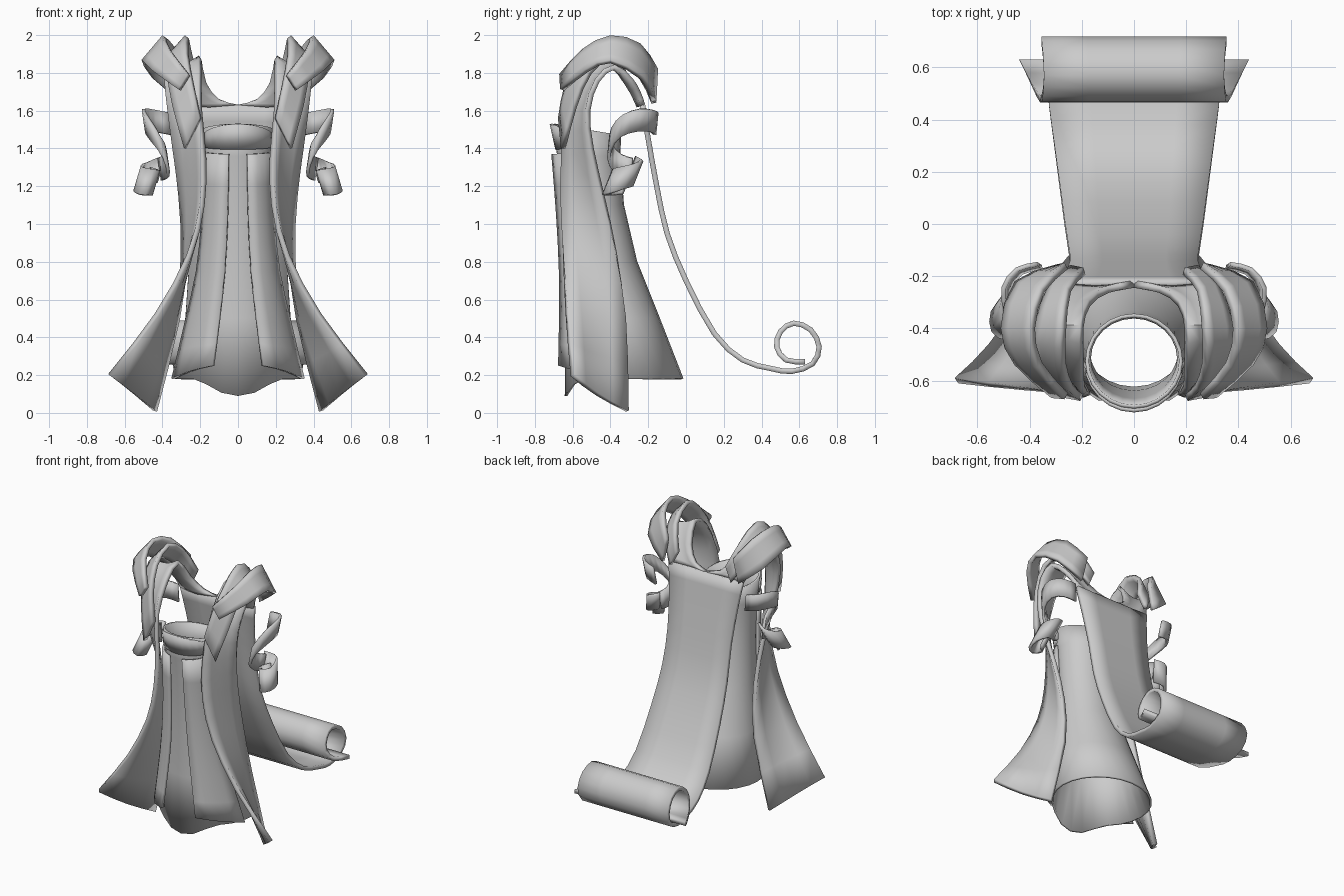
import bpy, math
from mathutils import Vector

if "Cube" in bpy.data.objects:
    bpy.data.objects.remove(bpy.data.objects["Cube"], do_unlink=True)

# One plain cloth colour
cloth = bpy.data.materials.new("grey cloth")
cloth.use_nodes = True
GREY = (0.6, 0.6, 0.6, 1)
cloth.diffuse_color = GREY
cloth.node_tree.nodes["Principled BSDF"].inputs["Base Color"].default_value = GREY


def smooth_path(points, steps):
    """Catmull-Rom curve through the points."""
    pts = [Vector(p) for p in points]
    ext = [2 * pts[0] - pts[1]] + pts + [2 * pts[-1] - pts[-2]]
    out = []
    for a, b, c, d in zip(ext, ext[1:], ext[2:], ext[3:]):
        for i in range(steps):
            t = i / steps
            out.append(0.5 * (2 * b + (c - a) * t + (2 * a - 5 * b + 4 * c - d) * t * t
                              + (3 * b - a - 3 * c + d) * t ** 3))
    return out + [pts[-1]]


def grid_object(name, rows, thickness, closed=False, mirror=False):
    """Skin rows of points, give them thickness and optionally mirror them."""
    n = len(rows[0])
    verts = [p for row in rows for p in row]
    faces = []
    for r in range(len(rows) - 1):
        for c in range(n if closed else n - 1):
            d = (c + 1) % n
            faces.append((r * n + c, r * n + d, (r + 1) * n + d, (r + 1) * n + c))
    mesh = bpy.data.meshes.new(name)
    mesh.from_pydata(verts, [], faces)
    mesh.materials.append(cloth)
    obj = bpy.data.objects.new(name, mesh)
    bpy.context.collection.objects.link(obj)
    solid = obj.modifiers.new("thickness", "SOLIDIFY")
    solid.thickness = thickness
    solid.offset = 0
    if mirror:
        obj.modifiers.new("mirror", "MIRROR")
    for other in bpy.context.selected_objects:
        other.select_set(False)
    obj.select_set(True)
    bpy.context.view_layer.objects.active = obj
    bpy.ops.object.shade_smooth_by_angle(angle=math.radians(35))
    return obj


def ribbon(name, edge_a, edge_b, thickness=0.028, bulge=0.0, steps=2, columns=4, mirror=True):
    """Cloth strip between two edges, bowed sideways by bulge."""
    a, b = smooth_path(edge_a, steps), smooth_path(edge_b, steps)
    rows = []
    for i, (p, q) in enumerate(zip(a, b)):
        j, k = max(i - 1, 0), min(i + 1, len(a) - 1)
        normal = (q - p).cross((a[k] + b[k]) - (a[j] + b[j])).normalized()
        rows.append([p.lerp(q, c / columns) + normal * bulge * math.sin(math.pi * c / columns)
                     for c in range(columns + 1)])
    return grid_object(name, rows, thickness, mirror=mirror)


def band(name, path, across, half_width, **kw):
    """Strip of even width that follows a path."""
    side = Vector(across).normalized() * half_width
    return ribbon(name, [Vector(p) + side for p in path], [Vector(p) - side for p in path], **kw)


# Cape down the back, ending in a scroll: y, z, half width
cape = [(-.23, 1.63, .29), (-.2, 1.45, .265), (-.155, 1.2, .245), (-.1, .95, .25), (0, .7, .265),
        (.15, .42, .285), (.3, .28, .305), (.45, .235, .325), (.56, .22, .335), (.67, .26, .345),
        (.705, .35, .355), (.66, .44, .35), (.57, .475, .345), (.5, .43, .35), (.48, .35, .36),
        (.53, .28, .39), (.63, .27, .44)]
ribbon("cape", [(-w, y, z) for y, z, w in cape], [(w, y, z) for y, z, w in cape], mirror=False)

# Shoulder straps running from the neckline over and down to the flared front tails
inner = [(0, -.23, 1.63), (.1, -.25, 1.66), (.17, -.3, 1.75), (.2, -.39, 1.88), (.2, -.52, 1.8),
         (.2, -.63, 1.6), (.18, -.655, 1.35), (.19, -.66, 1.1), (.26, -.65, .83),
         (.43, -.63, .52), (.68, -.6, .2)]
outer = [(.29, -.23, 1.63), (.31, -.25, 1.69), (.35, -.29, 1.76), (.38, -.38, 1.83), (.39, -.47, 1.76),
         (.37, -.52, 1.6), (.34, -.5, 1.4), (.305, -.44, 1.15), (.29, -.37, .85),
         (.32, -.32, .5), (.44, -.31, .01)]
ribbon("shoulder_strap_and_tail", inner, outer, bulge=0.02)

# Inner shoulder curl, falling to a tip on the chest
ribbon("inner_shoulder_curl",
       [(.19, -.18, 1.74), (.25, -.25, 1.9), (.27, -.4, 1.99), (.27, -.54, 1.9), (.24, -.63, 1.74), (.2, -.665, 1.56)],
       [(.24, -.17, 1.64), (.32, -.24, 1.78), (.37, -.39, 1.88), (.37, -.51, 1.8), (.34, -.59, 1.62), (.28, -.65, 1.4)])

# Outer shoulder curl
ribbon("outer_shoulder_curl",
       [(.26, -.16, 1.82), (.35, -.25, 1.95), (.39, -.4, 1.99), (.36, -.54, 1.92), (.26, -.66, 1.79)],
       [(.3, -.17, 1.65), (.45, -.23, 1.77), (.5, -.4, 1.86), (.45, -.53, 1.81), (.31, -.655, 1.71)])

# Spiral curls hanging beside the arms
band("arm_spiral_upper",
     [(.36, -.16, 1.53), (.44, -.18, 1.545), (.49, -.25, 1.55), (.48, -.34, 1.52),
      (.43, -.395, 1.45), (.385, -.4, 1.37), (.38, -.35, 1.31), (.41, -.29, 1.29)],
     (.15, .1, 1), .06, thickness=.018, columns=1)
band("arm_spiral_lower",
     [(.41, -.29, 1.29), (.47, -.26, 1.27), (.52, -.31, 1.25), (.52, -.38, 1.23),
      (.47, -.41, 1.22), (.44, -.36, 1.22), (.48, -.31, 1.23)],
     (-.3, .4, 1), .075, thickness=.018, columns=1)

# Flared body tube: z, half width, front y, back y
levels = [(1.5, .18, -.7, -.35), (1.36, .172, -.675, -.355), (1.1, .175, -.645, -.335), (.8, .205, -.63, -.265),
          (.5, .26, -.63, -.145), (.18, .33, -.635, -.02)]
SIDES = 24
body = []
for step, (z, w, front, back) in enumerate(levels):
    row = []
    for s in range(SIDES):
        ang = 2 * math.pi * s / SIDES
        x, f = w * math.sin(ang), math.cos(ang)
        y = (front + back) / 2 - f * (back - front) / 2
        lift = 0
        if step == 0:
            lift = 0.03 * f
        elif step == len(levels) - 1 and f > 0:
            lift = -0.09 * max(0, 1 - (abs(x) / .2) ** 2)
        row.append((x, y, z + lift))
    body.append(row)
grid_object("body_tube", body, 0.014, closed=True)

# Collar lip around the front of the tube top
arc = [math.radians(a) for a in range(-75, 76, 15)]
lip = [[(.185 * math.sin(a), -.525 - r * math.cos(a), z + h * math.cos(a)) for a in arc]
       for z, r, h in ((1.46, .19, .07), (1.41, .16, -.015))]
grid_object("collar_lip", lip, 0.014)

# Overlapping front skirt panels
ribbon("front_panel",
       [(.05, -.705, 1.37), (.055, -.68, 1.05), (.07, -.665, .75), (.1, -.665, .48), (.13, -.67, .25)],
       [(.175, -.56, 1.38), (.185, -.54, 1.05), (.215, -.52, .75), (.275, -.47, .48), (.345, -.42, .18)],
       thickness=.018, bulge=-.03)
